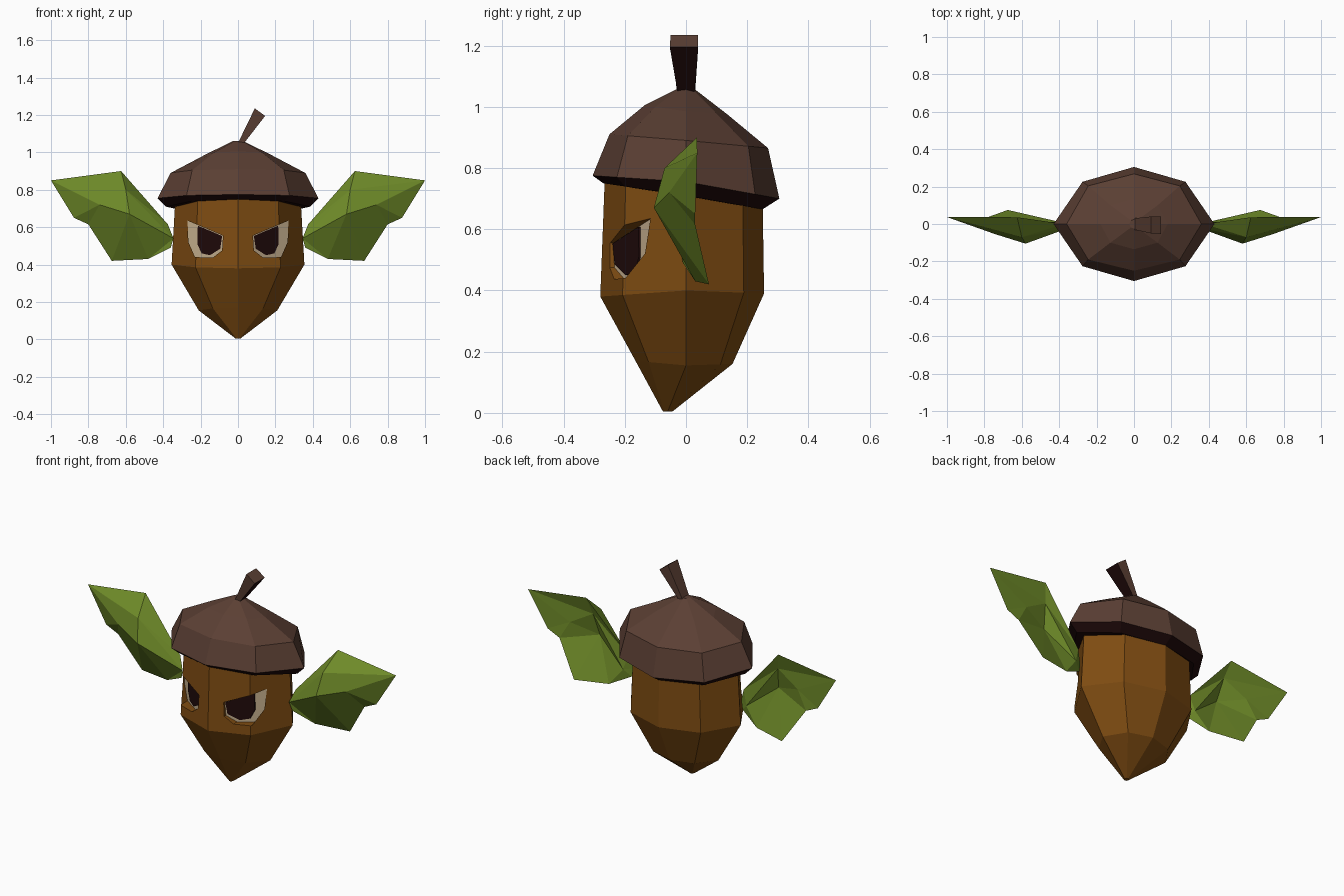
import bpy, bmesh, math
from mathutils import Vector

if "Cube" in bpy.data.objects:
    bpy.data.objects.remove(bpy.data.objects["Cube"])


def material(name, rgb):
    m = bpy.data.materials.new(name)
    m.diffuse_color = (*rgb, 1)
    m.use_nodes = True
    m.node_tree.nodes["Principled BSDF"].inputs["Base Color"].default_value = m.diffuse_color
    return m


SHELL = material("acorn orange brown", (0.21, 0.072, 0.006))
CAP = material("cap brown", (0.105, 0.050, 0.034))
DARK = material("very dark brown", (0.014, 0.003, 0.003))
CREAM = material("eye cream", (0.56, 0.43, 0.27))
LEAF = material("leaf green", (0.16, 0.26, 0.022))


def build(name, verts, faces, mats, rule=None):
    """Flat-shaded object; rule(face) picks the material slot."""
    bm = bmesh.new()
    vs = [bm.verts.new(v) for v in verts]
    for f in faces:
        bm.faces.new([vs[i] for i in f])
    bmesh.ops.recalc_face_normals(bm, faces=bm.faces)
    bm.normal_update()
    if rule:
        for f in bm.faces:
            f.material_index = rule(f)
    me = bpy.data.meshes.new(name)
    bm.to_mesh(me)
    bm.free()
    for m in mats:
        me.materials.append(m)
    ob = bpy.data.objects.new(name, me)
    bpy.context.collection.objects.link(ob)
    return ob


def ring(rx, yf, yb, zf, zs, zb, kx=0.64, ky=0.74):
    """Eight-sided flattened ring with separate front, side and back values."""
    pts = []
    for c, s in [(1, 0), (kx, ky), (0, 1), (-kx, ky), (-1, 0), (-kx, -ky), (0, -1), (kx, -ky)]:
        y = s * yb if s > 0 else -s * yf
        z = zs + (zb - zs) * s if s > 0 else zs + (zf - zs) * -s
        pts.append((rx * c, y, z))
    return pts


def loft(rings):
    """Join equal rings, closing both ends."""
    n = len(rings[0])
    verts = [p for r in rings for p in r]
    faces = [(k * n + i, k * n + (i + 1) % n, (k + 1) * n + (i + 1) % n, (k + 1) * n + i)
             for k in range(len(rings) - 1) for i in range(n)]
    faces += [tuple(range(n)), tuple(range(len(verts) - n, len(verts)))]
    return verts, faces


# Nut body
tip = [(x * 0.012, y * 0.015 - 0.06, z) for x, y, z in ring(1, -1, 1, 0.004, 0.004, 0.004)]
verts, faces = loft([
    tip,
    ring(0.21, -0.165, 0.152, 0.17, 0.155, 0.16),
    ring(0.355, -0.28, 0.255, 0.38, 0.40, 0.39),
    ring(0.335, -0.265, 0.25, 0.775, 0.75, 0.72),
])
body = build("nut_body", verts, faces, [SHELL, CREAM])


# Eyes: slanted sockets with a flat cream floor, and thin pupil plates
def floor_y(x):
    return -0.237 + (abs(x) - 0.08) * 0.65


def prisms(outline, front, back):
    verts, faces = [], []
    n = len(outline)
    for side in (-1, 1):
        b = len(verts)
        for fn in (front, back):
            verts += [(side * x, fn(x), z) for x, z in outline]
        faces += [(b + i, b + (i + 1) % n, b + n + (i + 1) % n, b + n + i) for i in range(n)]
        faces += [tuple(range(b, b + n)), tuple(range(b + n, b + 2 * n))]
    return verts, faces


socket = [(0.27, 0.635), (0.08, 0.555), (0.085, 0.475), (0.135, 0.437), (0.23, 0.44), (0.265, 0.52)]
pupil = [(0.215, 0.608), (0.085, 0.553), (0.095, 0.485), (0.15, 0.45), (0.195, 0.46), (0.217, 0.51)]
verts, faces = prisms(socket, lambda x: -0.45, floor_y)
cutter = build("socket_cutter", verts, faces, [SHELL, CREAM],
               lambda f: int(f.normal.y > 0.3 and len(f.verts) == 6))
cutter.hide_render = True
mod = body.modifiers.new("sockets", "BOOLEAN")
mod.operation = "DIFFERENCE"
mod.solver = "EXACT"
mod.object = cutter
bpy.context.view_layer.update()
carved = bpy.data.meshes.new_from_object(body.evaluated_get(bpy.context.evaluated_depsgraph_get()))
body.modifiers.clear()
body.data = carved
bpy.data.objects.remove(cutter)

verts, faces = prisms(pupil, lambda x: floor_y(x) - 0.006, lambda x: floor_y(x) + 0.002)
build("pupils", verts, faces, [DARK])

# Cap with a dark, sloping underside
verts, faces = loft([
    ring(0.385, -0.27, 0.25, 0.75, 0.71, 0.665),
    ring(0.43, -0.305, 0.305, 0.775, 0.755, 0.70),
    ring(0.36, -0.25, 0.268, 0.91, 0.89, 0.865, 0.68, 0.76),
    ring(0.18, -0.135, 0.135, 1.005, 0.985, 0.975, 0.7, 0.74),
    ring(0.025, -0.025, 0.025, 1.06, 1.062, 1.06),
])
build("cap", verts, faces, [CAP, DARK], lambda f: int(f.normal.z < -0.3))

# Leaning stem, dark on its under side
verts, faces = loft([
    [(0.0, -0.03, 1.05), (0.0, 0.03, 1.05), (0.033, 0.028, 1.05), (0.033, -0.028, 1.05)],
    [(0.09, -0.05, 1.235), (0.09, 0.04, 1.235), (0.145, 0.04, 1.195), (0.145, -0.053, 1.195)],
])
build("stem", verts, faces, [CAP, DARK], lambda f: int(f.normal.x > 0.5 and f.normal.z < 0))

# Leaf ears: ridged front, hollow back, shared outline
outline = [(0.345, -0.02, 0.54), (0.375, 0.0, 0.615), (0.625, 0.036, 0.90), (1.0, 0.037, 0.85),
           (0.877, 0.03, 0.65), (0.80, 0.03, 0.615), (0.675, 0.075, 0.42), (0.48, 0.03, 0.43),
           (0.36, -0.01, 0.49)]
ridge = [(0.60, -0.07, 0.80), (0.74, -0.055, 0.72), (0.58, -0.105, 0.67)]
back = [(x, y + 0.075, z) for x, y, z in ridge]
B, C, D = 9, 10, 11
front_faces = [(1, 2, B), (2, 3, B), (0, 1, B), (B, 3, C), (0, B, D), (B, C, D), (3, 4, C),
               (C, 4, 5), (C, 5, D), (D, 5, 6), (D, 6, 7), (0, D, 7), (0, 7, 8)]
# Rear copies use the shifted ridge; the root corner gets its own rear point
rear_root = [(0.40, 0.012, 0.53)]
rear_faces = [tuple(i + 3 if i >= B else i for i in f) for f in front_faces[:-1]]
R = 15
rear_faces = [tuple(R if i == 0 else i for i in f) for f in rear_faces]
rear_faces += [(0, 1, R), (R, 7, 8), (0, R, 8)]
leaf = build("leaf_ears", outline + ridge + back + rear_root, front_faces + rear_faces, [LEAF])
leaf.modifiers.new("mirror", "MIRROR").use_axis = (True, False, False)
